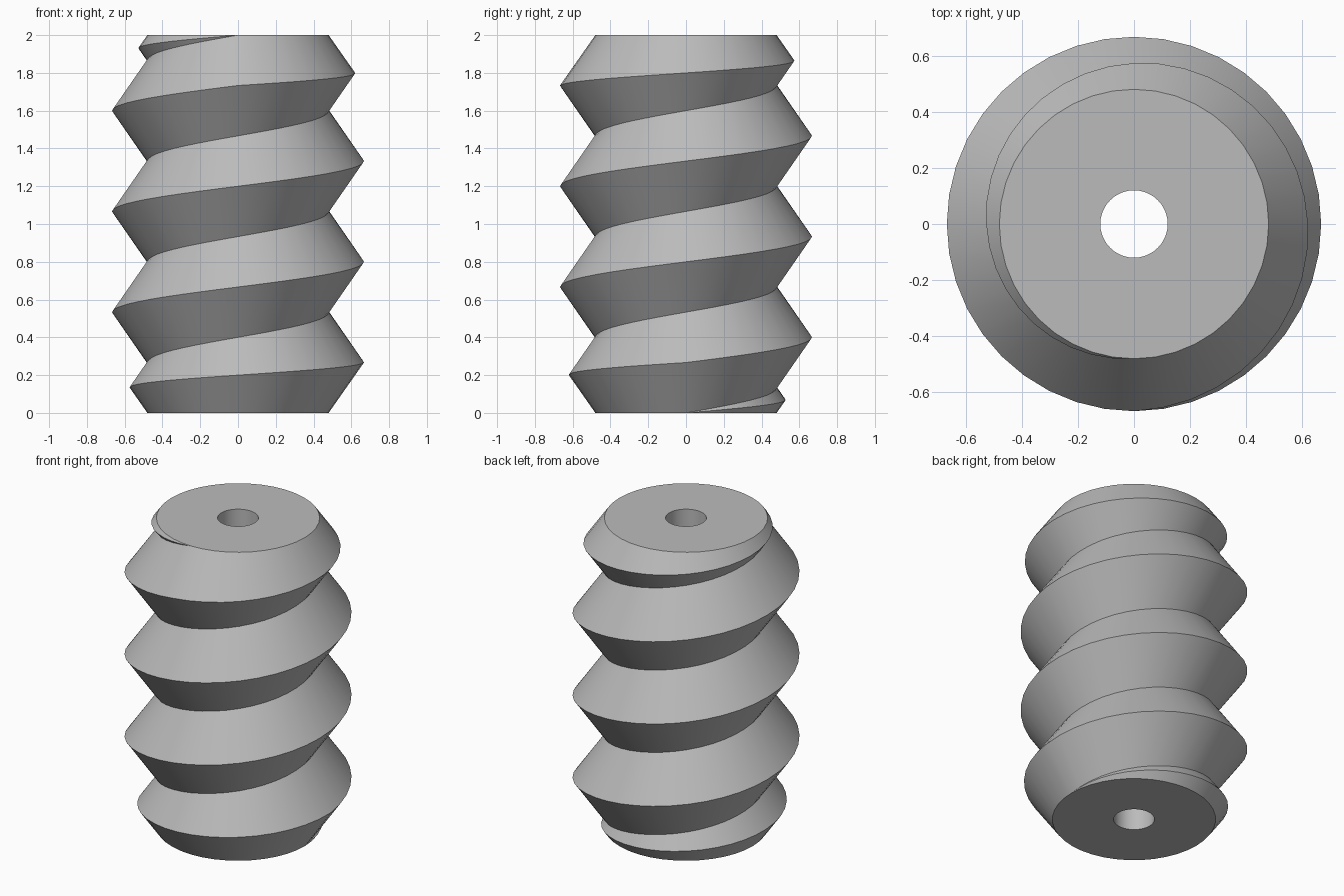
import bpy, bmesh, math

cube = bpy.data.objects.get("Cube")
if cube:
    bpy.data.objects.remove(cube, do_unlink=True)

HEIGHT, TURNS, SEGS = 2.0, 3.75, 40
PITCH = HEIGHT / TURNS
ROOT, CREST, BORE = 0.48, 0.667, 0.12

grey = bpy.data.materials.new("plain_grey")
grey.use_nodes = True
colour = (0.5, 0.5, 0.5, 1)
grey.diffuse_color = colour
grey.node_tree.nodes["Principled BSDF"].inputs["Base Color"].default_value = colour

bm = bmesh.new()


def point(radius, step, z):
    a = math.tau * step / SEGS
    return bm.verts.new((radius * math.cos(a), radius * math.sin(a), z))


def skin(rows):
    """Quads between neighbouring rows of points."""
    for a, b in zip(rows, rows[1:]):
        for j in range(len(a) - 1):
            bm.faces.new((a[j], b[j], b[j + 1], a[j + 1]))


# V-shaped thread: each turn's lower root sits on the previous turn's upper root,
# and the profile shrinks to nothing where it runs out at either end
thread = []
for i in range(round((TURNS + 1) * SEGS) + 1):
    low = max(0, i / SEGS - 1) * PITCH
    high = min(HEIGHT, i / SEGS * PITCH)
    radius = ROOT + (CREST - ROOT) * (high - low) / PITCH
    thread.append([point(ROOT, i, low), point(radius, i, (low + high) / 2),
                   point(ROOT, i, high)])
skin(thread)

# End faces and the bore through the middle
skin([[point(ROOT, i, HEIGHT), point(BORE, i, HEIGHT),
       point(BORE, i, 0), point(ROOT, i, 0)] for i in range(SEGS + 1)])

bmesh.ops.remove_doubles(bm, verts=bm.verts, dist=0.0005)
bmesh.ops.recalc_face_normals(bm, faces=bm.faces)

mesh = bpy.data.meshes.new("worm_screw")
bm.to_mesh(mesh)
bm.free()
mesh.materials.append(grey)
screw = bpy.data.objects.new("worm_screw", mesh)
bpy.context.collection.objects.link(screw)

bpy.ops.object.select_all(action="DESELECT")
screw.select_set(True)
bpy.context.view_layer.objects.active = screw
bpy.ops.object.shade_smooth_by_angle(angle=math.radians(30))
